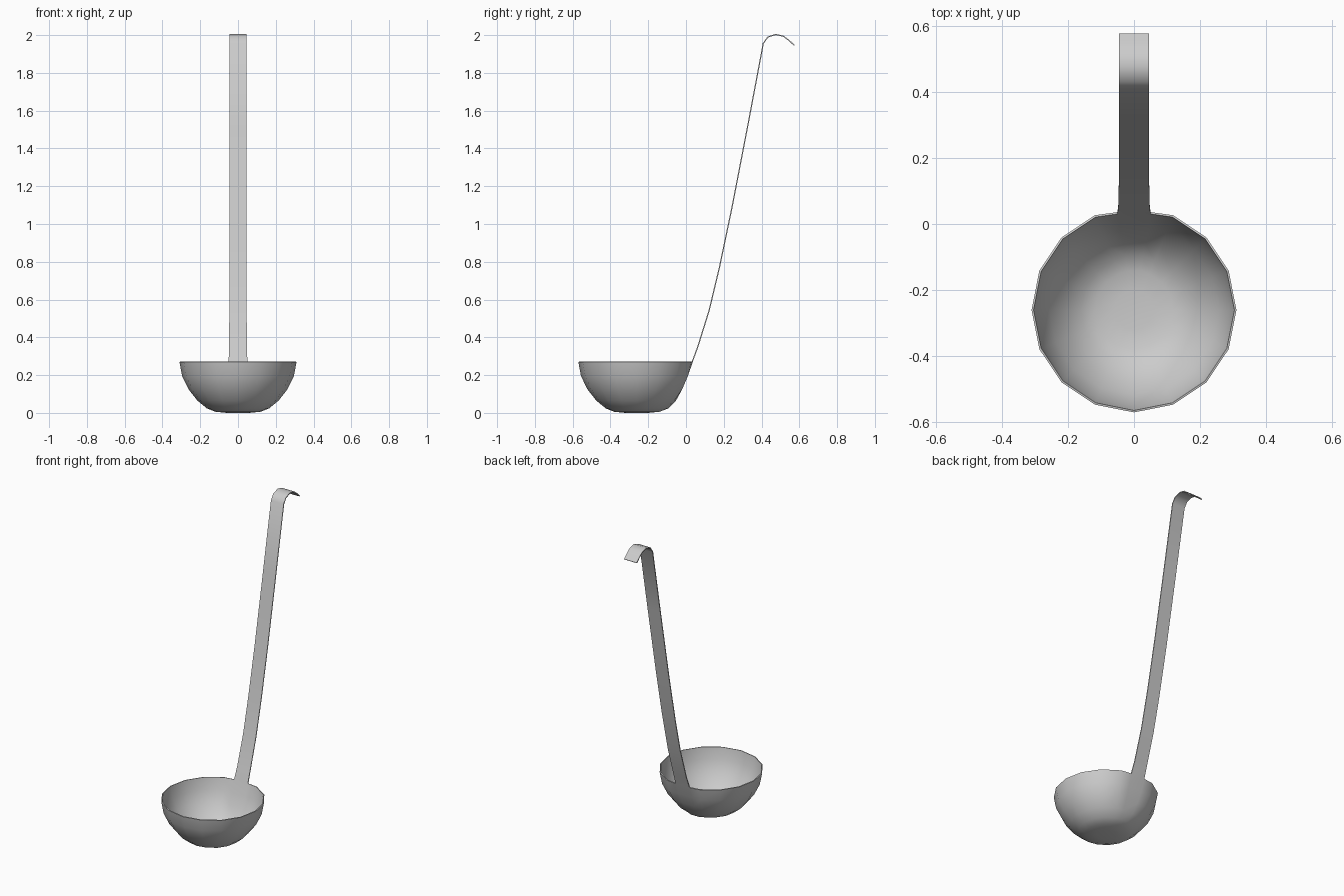
import bpy, bmesh, math

if "Cube" in bpy.data.objects:
    bpy.data.objects.remove(bpy.data.objects["Cube"])

CY, SIDES, THICK = -0.26, 16, 0.006

# bowl profile: z, radius, flattened reach at the back where the handle joins
PROFILE = [(0.0, 0.06, 0.06), (0.006, 0.12, 0.12), (0.024, 0.165, 0.168),
           (0.065, 0.215, 0.207), (0.125, 0.262, 0.24), (0.195, 0.296, 0.27),
           (0.27, 0.31, 0.296)]
# handle centre path: y, z, half width
PATH = [(0.064, 0.345, 0.047), (0.125, 0.54, 0.046), (0.18, 0.77, 0.046),
        (0.245, 1.08, 0.046), (0.33, 1.52, 0.046), (0.412, 1.955, 0.046),
        (0.435, 1.987, 0.046), (0.475, 2.0, 0.046), (0.515, 1.991, 0.046),
        (0.545, 1.968, 0.046), (0.572, 1.943, 0.046)]

bm = bmesh.new()


def ring(z, r, back):
    """Counter-clockwise ring whose back vertex is split in two for the handle."""
    half = 0.05 * r / 0.31
    pts = [(-half, back)]
    for i in range(1, SIDES):
        a = math.pi / 2 + 2 * math.pi * i / SIDES
        pts.append((r * math.cos(a), min(r * math.sin(a), back)))
    pts.append((half, back))
    return [bm.verts.new((x, CY + y, z)) for x, y in pts]


# bowl
rings = [ring(*p) for p in PROFILE]
bm.faces.new(list(reversed(rings[0])))
for lo, up in zip(rings, rings[1:]):
    n = len(lo)
    for i in range(n):
        j = (i + 1) % n
        bm.faces.new((lo[i], lo[j], up[j], up[i]))

# handle strip and hook, growing out of the back of the rim
right, left = rings[-1][-1], rings[-1][0]
for y, z, w in PATH:
    nr, nl = bm.verts.new((w, y, z)), bm.verts.new((-w, y, z))
    bm.faces.new((right, left, nl, nr))
    right, left = nr, nl

mesh = bpy.data.meshes.new("ladle")
bm.to_mesh(mesh)
bm.free()
ladle = bpy.data.objects.new("ladle", mesh)
bpy.context.collection.objects.link(ladle)
bpy.context.view_layer.objects.active = ladle
ladle.select_set(True)

# sheet metal thickness, kept inside the outer surface
solid = ladle.modifiers.new("thickness", 'SOLIDIFY')
solid.thickness = THICK
solid.offset = -1
solid.use_even_offset = True
bpy.ops.object.modifier_apply(modifier=solid.name)
bpy.ops.object.shade_smooth_by_angle(angle=math.radians(50))
